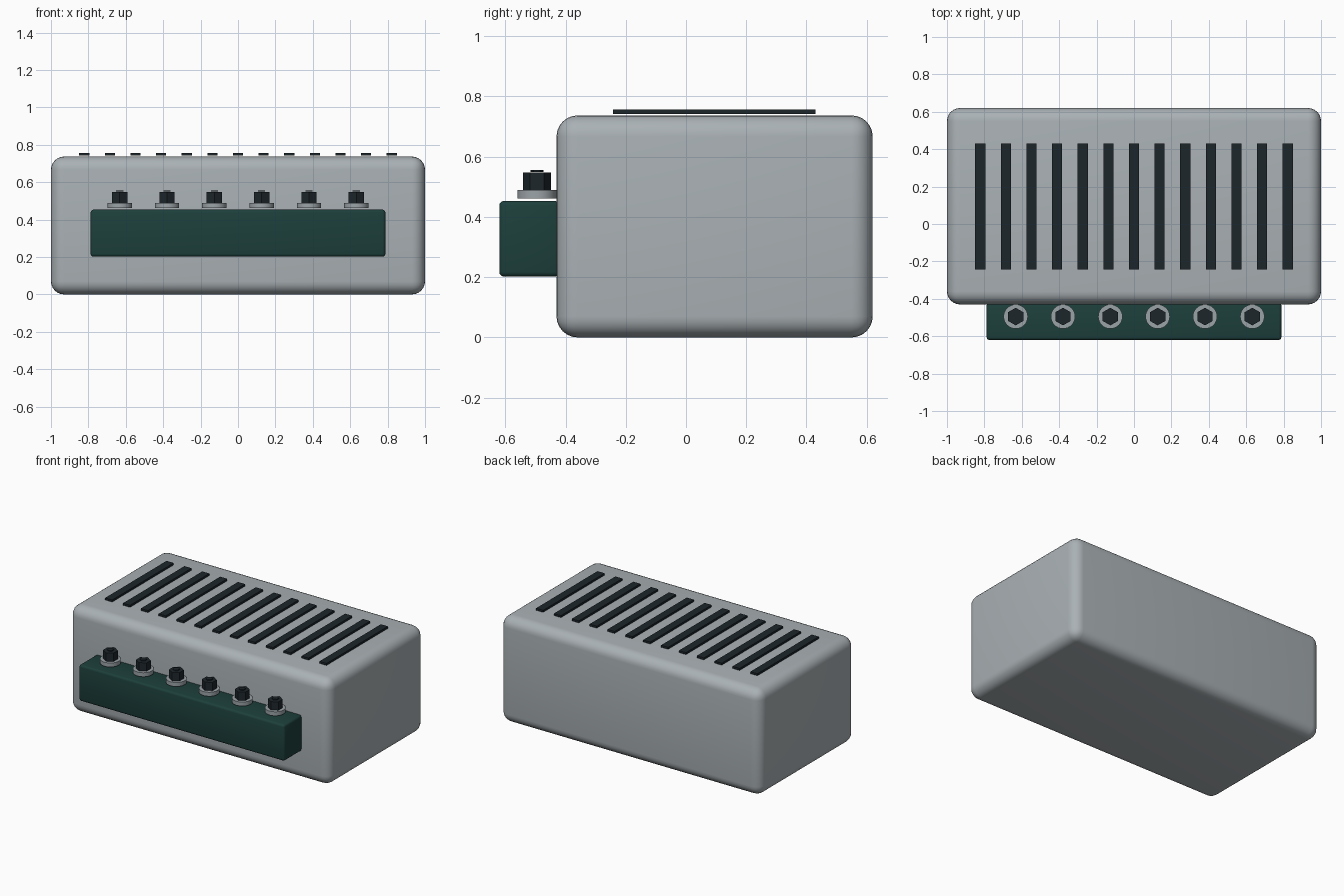
import bpy
import math

if "Cube" in bpy.data.objects:
    bpy.data.objects.remove(bpy.data.objects["Cube"])


def material(name, rgb):
    m = bpy.data.materials.new(name)
    m.diffuse_color = (*rgb, 1)
    m.use_nodes = True
    m.node_tree.nodes["Principled BSDF"].inputs["Base Color"].default_value = m.diffuse_color
    return m


CASE = material("case_grey", (0.40, 0.44, 0.46))
GREEN = material("dark_green", (0.012, 0.05, 0.044))
DARK = material("dark_metal", (0.012, 0.019, 0.024))
STEEL = material("washer_steel", (0.33, 0.37, 0.39))


def finish(name, mat, bevel=0, segments=3):
    ob = bpy.context.object
    ob.name = name
    ob.data.materials.append(mat)
    if bevel:
        mod = ob.modifiers.new("rounded_edges", 'BEVEL')
        mod.width, mod.segments = bevel, segments
        mod.limit_method = 'ANGLE'
        bpy.ops.object.modifier_apply(modifier=mod.name)
    bpy.ops.object.shade_smooth_by_angle(angle=math.radians(35))
    return ob


def box(name, lo, hi, mat, bevel=0, segments=3):
    bpy.ops.mesh.primitive_cube_add(
        size=1, location=[(a + b) / 2 for a, b in zip(lo, hi)])
    bpy.context.object.scale = [b - a for a, b in zip(lo, hi)]
    bpy.ops.object.transform_apply(location=False, rotation=False, scale=True)
    return finish(name, mat, bevel, segments)


def disc(name, sides, radius, x, y, z0, z1, mat, bevel=0):
    bpy.ops.mesh.primitive_cylinder_add(
        vertices=sides, radius=radius, depth=z1 - z0,
        location=(x, y, (z0 + z1) / 2))
    return finish(name, mat, bevel, 2)


# Rounded housing
box("housing", (-1, -0.43, 0), (1, 0.62, 0.737), CASE, 0.07, 6)

# Ventilation slots across the top
for i in range(13):
    x = (i - 6) * 0.137
    box(f"vent_slot_{i + 1}", (x - 0.027, -0.243, 0.742),
        (x + 0.027, 0.43, 0.756), DARK)

# Terminal block on the front
box("terminal_block", (-0.788, -0.62, 0.202), (0.788, -0.42, 0.453),
    GREEN, 0.015, 3)

# Terminal screws: washer, hexagonal head and small raised centre
for i in range(6):
    x, y = (i - 2.5) * 0.253, -0.495
    disc(f"washer_{i + 1}", 32, 0.065, x, y, 0.461, 0.489, STEEL)
    disc(f"screw_head_{i + 1}", 6, 0.047, x, y, 0.485, 0.547, DARK)
    disc(f"screw_centre_{i + 1}", 6, 0.022, x, y, 0.549, 0.555, DARK)
